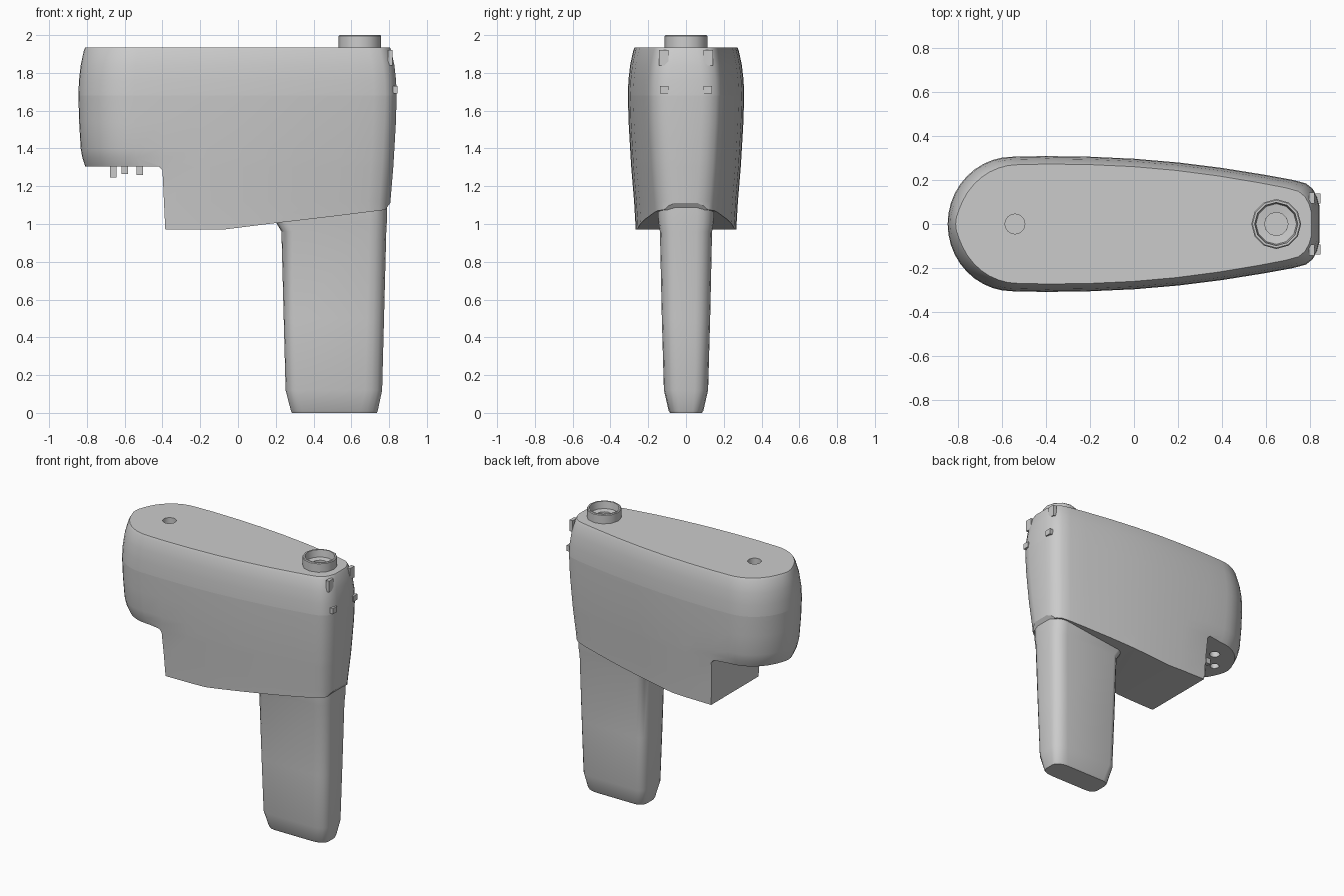
import bpy, bmesh
from math import sin, cos, pi, radians

cube = bpy.data.objects.get("Cube")
if cube:
    bpy.data.objects.remove(cube)

GREY = (0.6, 0.6, 0.6, 1)
grey = bpy.data.materials.new("plain grey")
grey.use_nodes = True
grey.diffuse_color = GREY
grey.node_tree.nodes["Principled BSDF"].inputs["Base Color"].default_value = GREY


def make(name, bm):
    bmesh.ops.recalc_face_normals(bm, faces=bm.faces)
    mesh = bpy.data.meshes.new(name)
    bm.to_mesh(mesh)
    bm.free()
    mesh.materials.append(grey)
    ob = bpy.data.objects.new(name, mesh)
    bpy.context.collection.objects.link(ob)
    return ob


def loft(name, rings, closed=False):
    """Skin a stack of equal rings, capped unless it closes on itself."""
    bm = bmesh.new()
    rows = [[bm.verts.new(p) for p in ring] for ring in rings]
    n = len(rows[0])
    pairs = list(zip(rows, rows[1:])) + ([(rows[-1], rows[0])] if closed else [])
    for a, b in pairs:
        for i in range(n):
            j = (i + 1) % n
            bm.faces.new((a[i], a[j], b[j], b[i]))
    if not closed:
        bm.faces.new(rows[0])
        bm.faces.new(rows[-1])
    return make(name, bm)


def circle(x, y, z, r, n):
    return [(x + r * cos(2 * pi * i / n), y + r * sin(2 * pi * i / n), z) for i in range(n)]


def box(name, x, y, z, sx, sy, sz):
    corners = [(-1, -1), (1, -1), (1, 1), (-1, 1)]
    return loft(name, [[(x + a * sx / 2, y + b * sy / 2, z + s * sz / 2) for a, b in corners]
                       for s in (-1, 1)])


def cut(ob, cutter):
    mod = ob.modifiers.new("cut", "BOOLEAN")
    mod.operation, mod.solver, mod.object = "DIFFERENCE", "EXACT", cutter
    bpy.context.view_layer.objects.active = ob
    bpy.ops.object.modifier_apply(modifier=mod.name)
    bpy.data.objects.remove(cutter)


def hole(ob, x, y, z, r, depth):
    cut(ob, loft("hole_cutter", [circle(x, y, z - depth, r, 16), circle(x, y, z + depth, r, 16)]))


def smooth(ob, angle=28):
    bpy.ops.object.select_all(action="DESELECT")
    ob.select_set(True)
    bpy.context.view_layer.objects.active = ob
    bpy.ops.object.shade_smooth_by_angle(angle=radians(angle))


# Teardrop outline shared by the lid and the housing
half = [(-0.55 - 0.295 * cos(a * pi / 20), 0.305 * sin(a * pi / 20)) for a in range(11)]
half += [(-0.4, 0.308), (-0.2, 0.305), (0, 0.296), (0.2, 0.279), (0.4, 0.254), (0.6, 0.222),
         (0.72, 0.2), (0.78, 0.184), (0.81, 0.16), (0.83, 0.125), (0.84, 0.085)]
outline = half + [(x, -y) for x, y in reversed(half[1:])]


def body_ring(z, inset, curl=0):
    ring = []
    for x, y in outline:
        d = inset + (curl if x < -0.45 else 0)
        ring.append((x * (1 - d / 0.84), y - d * max(-1, min(1, y / 0.1)), z))
    return ring


# Lid with its small round vent
lid = loft("lid", [body_ring(*r) for r in
                   [(1.68, 0), (1.76, 0.003), (1.84, 0.012), (1.92, 0.029), (1.935, 0.036)]])
hole(lid, -0.54, 0, 1.935, 0.045, 0.05)
hole(lid, 0.645, 0, 1.935, 0.053, 0.08)
smooth(lid)

# Housing, with the stepped and sloping underside cut away
housing = loft("housing", [body_ring(*r) for r in
                           [(1.68, 0), (1.54, 0.004), (1.4, 0.012), (1.35, 0.015, 0.006),
                            (1.3, 0.018, 0.02), (1.12, 0.033), (0.9, 0.046)]])
under = [(-1, 1.305), (-0.42, 1.305), (-0.4, 1.285), (-0.385, 0.97), (-0.08, 0.97), (0.2, 1.005),
         (0.5, 1.04), (0.78, 1.075), (0.812, 1.12), (1, 1.12), (1, 0.8), (-1, 0.8)]
cut(housing, loft("underside_cutter", [[(x, y, z) for x, z in under] for y in (-0.5, 0.5)]))
for x, y, r in [(-0.7, 0, 0.03), (-0.6, 0.12, 0.035), (-0.6, -0.12, 0.035), (-0.48, 0, 0.04)]:
    hole(housing, x, y, 1.305, r, 0.05)
smooth(housing)

# Grip: rounded oblong sections, flared under the housing
def grip_ring(z, x0, x1, w):
    ring = []
    for cx, cy, rx, start in [(x1 - 0.09, w * 0.4, 0.09, 0), (x0 + 0.06, w * 0.4, 0.06, 1),
                              (x0 + 0.06, -w * 0.4, 0.06, 2), (x1 - 0.09, -w * 0.4, 0.09, 3)]:
        for k in range(5):
            a = (start + k / 4) * pi / 2
            ring.append((cx + rx * cos(a), cy + w * 0.6 * sin(a), z))
    return ring


grip = loft("grip", [grip_ring(*r) for r in
                     [(0, 0.285, 0.735, 0.085), (0.012, 0.28, 0.74, 0.092),
                      (0.12, 0.252, 0.763, 0.117), (0.5, 0.242, 0.773, 0.128),
                      (0.96, 0.23, 0.785, 0.138), (1.01, 0.2, 0.788, 0.146),
                      (1.1, 0.2, 0.788, 0.15)]])
smooth(grip)

# Filler neck
profile = [(0.113, 1.92), (0.113, 1.995), (0.108, 2), (0.098, 2), (0.092, 1.95),
           (0.053, 1.945), (0.053, 1.92)]
neck = loft("filler_neck", [circle(0.645, 0, z, r, 12) for r, z in profile], closed=True)
smooth(neck, 35)

# Hinge tabs on the narrow end
for side, label in ((1, "back"), (-1, "front")):
    box("lower_tab_" + label, 0.825, side * 0.115, 1.71, 0.04, 0.045, 0.04)
    box("upper_tab_" + label, 0.806, side * 0.117, 1.88, 0.024, 0.05, 0.08)

# Contact prongs under the overhang
for i, (x, y, length) in enumerate([(-0.66, -0.08, 0.06), (-0.6, 0.04, 0.04),
                                    (-0.52, -0.06, 0.045), (-0.52, 0.08, 0.03)]):
    box(f"prong_{i + 1}", x, y, 1.305 - length / 2, 0.035, 0.03, length)
